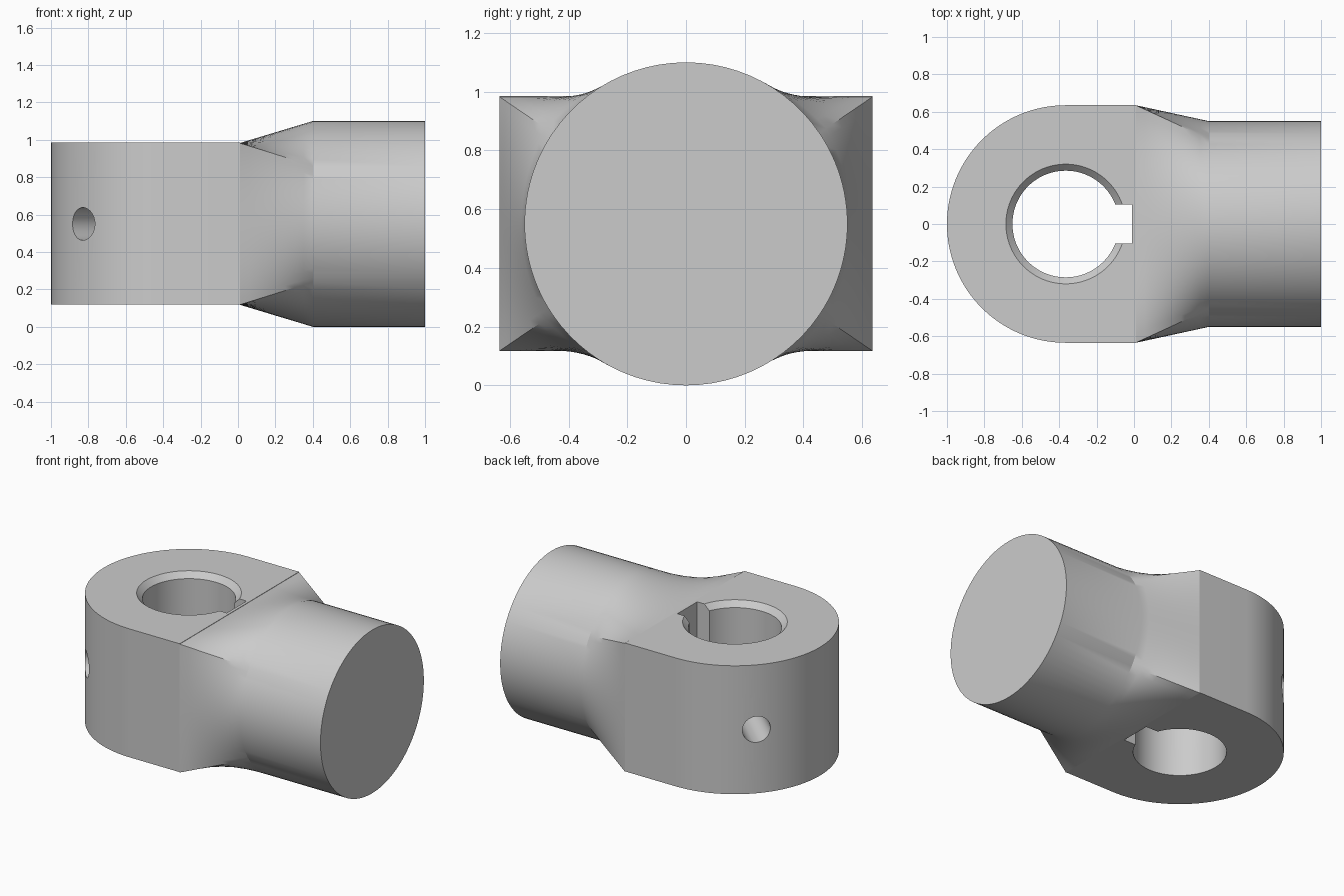
import bpy, bmesh
from math import sin, cos, pi, radians, atan2
from mathutils import Vector, Matrix

if "Cube" in bpy.data.objects:
    bpy.data.objects.remove(bpy.data.objects["Cube"], do_unlink=True)

STEEL = bpy.data.materials.new("plain steel grey")
STEEL.use_nodes = True
STEEL.diffuse_color = (0.6, 0.6, 0.6, 1)
STEEL.node_tree.nodes["Principled BSDF"].inputs["Base Color"].default_value = (0.6, 0.6, 0.6, 1)

MID_Z, BOTTOM, TOP = 0.55, 0.12, 0.985
BORE_X, EYE_R, BORE_R, CHAMFER_R = -0.365, 0.635, 0.285, 0.32
NECK_X, SHANK_X, END_X, SHANK_R = 0.01, 0.40, 1.0, 0.55


def loft(name, rings, cap_start=True):
    """Skin a list of equal-length point rings and cap the ends."""
    bm = bmesh.new()
    rows = [[bm.verts.new(p) for p in ring] for ring in rings]
    n = len(rows[0])
    for a, b in zip(rows, rows[1:]):
        for i in range(n):
            j = (i + 1) % n
            bm.faces.new((a[i], a[j], b[j], b[i]))
    if cap_start:
        bm.faces.new(rows[0])
    bm.faces.new(rows[-1])
    bmesh.ops.recalc_face_normals(bm, faces=bm.faces)
    mesh = bpy.data.meshes.new(name)
    bm.to_mesh(mesh)
    bm.free()
    mesh.materials.append(STEEL)
    obj = bpy.data.objects.new(name, mesh)
    bpy.context.collection.objects.link(obj)
    return obj


def circle(r, z, cx=0, n=96):
    return [Vector((cx + r * cos(2 * pi * i / n), r * sin(2 * pi * i / n), z)) for i in range(n)]


def activate(obj):
    bpy.ops.object.select_all(action="DESELECT")
    obj.select_set(True)
    bpy.context.view_layer.objects.active = obj


def cut(obj, cutter):
    activate(obj)
    mod = obj.modifiers.new("cut", "BOOLEAN")
    mod.operation, mod.solver, mod.object = "DIFFERENCE", "EXACT", cutter
    bpy.ops.object.modifier_apply(modifier=mod.name)
    bpy.data.objects.remove(cutter, do_unlink=True)


def smooth(obj):
    activate(obj)
    bpy.ops.object.shade_smooth_by_angle(angle=radians(22))


# Eye block: rounded at one end, square at the neck
outline = [(NECK_X, EYE_R)]
outline += [(BORE_X - EYE_R * sin(pi * i / 64), EYE_R * cos(pi * i / 64)) for i in range(65)]
outline += [(NECK_X, -EYE_R)]
eye = loft("eye_block", [[Vector((x, y, z)) for x, y in outline] for z in (BOTTOM, TOP)])

# Bore with a chamfer on the top rim
cut(eye, loft("bore_cutter", [circle(r, z, BORE_X) for r, z in (
    (BORE_R, -0.1), (BORE_R, TOP - 0.037), (CHAMFER_R, TOP), (CHAMFER_R, 1.2))]))

# Keyway through the full height
key = [(BORE_X, -0.105), (-0.01, -0.105), (-0.01, 0.105), (BORE_X, 0.105)]
cut(eye, loft("keyway_cutter", [[Vector((x, y, z)) for x, y in key] for z in (-0.1, 1.2)]))

# Two radial screw holes, front and back
for side in (-1, 1):
    direction = Vector((-sin(radians(47)), side * cos(radians(47)), 0))
    place = Matrix.Translation((BORE_X, 0, MID_Z)) @ direction.to_track_quat("Z", "Y").to_matrix().to_4x4()
    cut(eye, loft("screw_hole_cutter", [[place @ p for p in circle(0.0875, z, n=48)] for z in (0.2, 0.8)]))
smooth(eye)

# Shank: square section blending into a round bar
STEPS = 24
half_h = (TOP - BOTTOM) / 2
corners = [(EYE_R, -half_h), (EYE_R, half_h), (-EYE_R, half_h), (-EYE_R, -half_h)]
square, bar = [], []
for k in range(4):
    a, b = Vector(corners[k]), Vector(corners[(k + 1) % 4])
    start = atan2(a.y, a.x)
    sweep = (atan2(b.y, b.x) - start) % (2 * pi)
    for i in range(STEPS):
        square.append(a.lerp(b, i / STEPS))
        angle = start + sweep * i / STEPS
        bar.append(Vector((cos(angle), sin(angle))) * SHANK_R)


def section(points, x):
    return [Vector((x, p.x, MID_Z + p.y)) for p in points]


BLEND = 8
rings = [section([s.lerp(c, t / BLEND) for s, c in zip(square, bar)],
                 NECK_X + (SHANK_X - NECK_X) * t / BLEND) for t in range(BLEND + 1)]
rings.append(section(bar, END_X))
shank = loft("shank", rings, cap_start=False)
smooth(shank)
